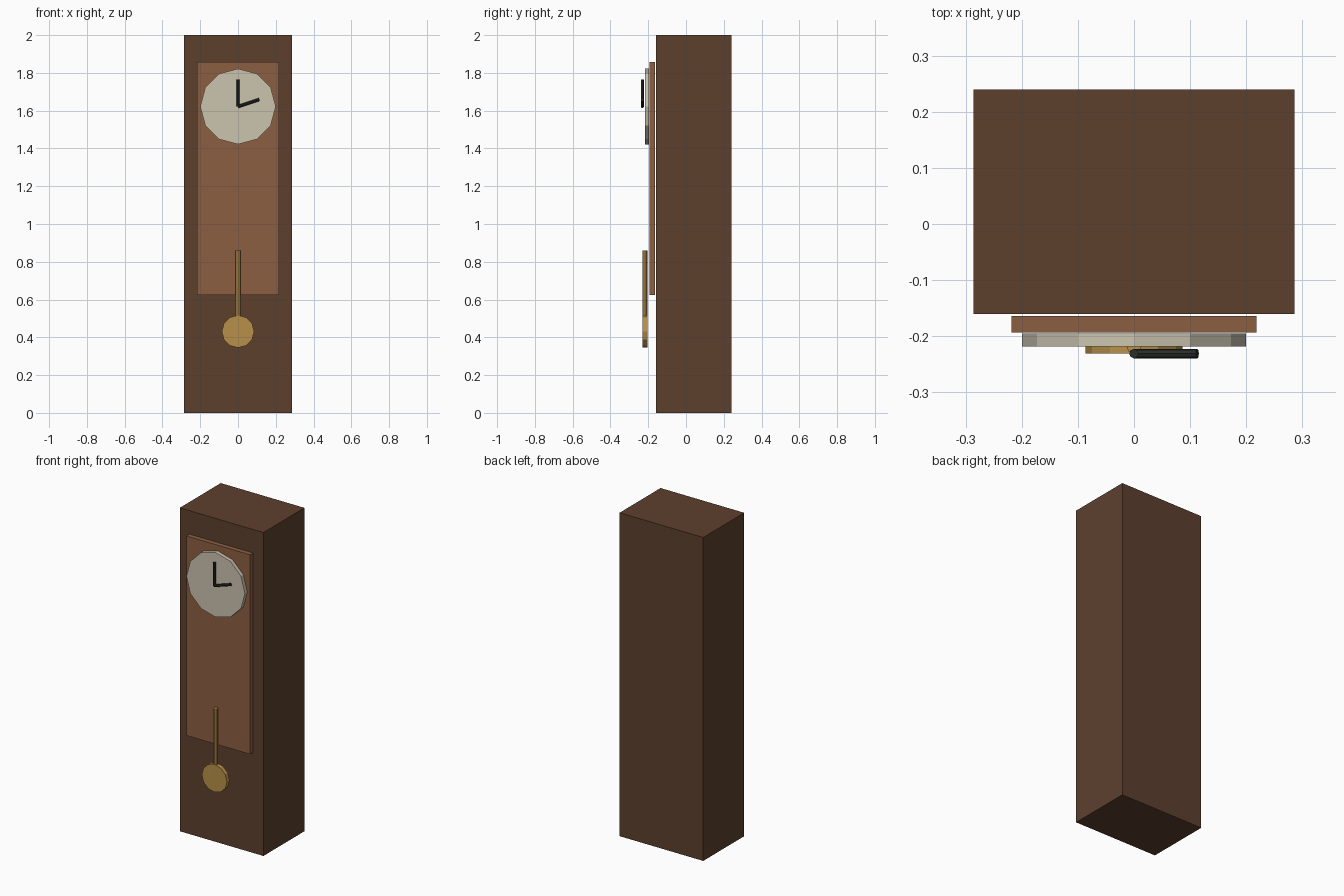
import bpy
from math import pi, atan2
from mathutils import Vector

if "Cube" in bpy.data.objects:
    bpy.data.objects.remove(bpy.data.objects["Cube"])


def material(name, rgb):
    m = bpy.data.materials.new(name)
    m.diffuse_color = (*rgb, 1)
    m.use_nodes = True
    m.node_tree.nodes["Principled BSDF"].inputs["Base Color"].default_value = m.diffuse_color
    return m


dark_wood = material("dark_wood", (0.11, 0.051, 0.027))
light_wood = material("light_wood", (0.262, 0.114, 0.054))
ivory = material("ivory", (0.6, 0.55, 0.43))
brass = material("brass", (0.48, 0.28, 0.067))
black = material("black", (0.023, 0.026, 0.023))


def finish(name, mat):
    ob = bpy.context.object
    ob.name = ob.data.name = name
    ob.data.materials.append(mat)
    return ob


def box(name, lo, hi, mat):
    lo, hi = Vector(lo), Vector(hi)
    bpy.ops.mesh.primitive_cube_add(size=1, location=(lo + hi) / 2)
    ob = finish(name, mat)
    ob.scale = hi - lo
    bpy.ops.object.transform_apply(location=False, rotation=False, scale=True)
    return ob


# Disc whose flat sides face front and back
def disc(name, radius, y0, y1, z, mat):
    bpy.ops.mesh.primitive_cylinder_add(vertices=12, radius=radius, depth=y1 - y0,
                                        location=(0, (y0 + y1) / 2, z),
                                        rotation=(pi / 2, 0, 0))
    return finish(name, mat)


# Thin bar running between two (x, z) points at a given depth
def bar(name, radius, a, b, y, mat):
    d = Vector(b) - Vector(a)
    mid = (Vector(a) + Vector(b)) / 2
    bpy.ops.mesh.primitive_cylinder_add(vertices=8, radius=radius, depth=d.length,
                                        location=(mid.x, y, mid.y),
                                        rotation=(0, atan2(d.x, d.y), 0))
    return finish(name, mat)


# Case and front panel
box("case", (-0.286, -0.16, 0), (0.286, 0.24, 2), dark_wood)
box("front_panel", (-0.218, -0.193, 0.623), (0.218, -0.164, 1.857), light_wood)

# Dial and hands
disc("dial", 0.2, -0.218, -0.195, 1.622, ivory)
bar("minute_hand", 0.0085, (0, 1.622), (0, 1.766), -0.231, black)
bar("hour_hand", 0.0085, (0, 1.622), (0.113, 1.659), -0.231, black)

# Pendulum
bar("pendulum_rod", 0.0135, (0, 0.43), (0, 0.86), -0.218, brass)
disc("pendulum_bob", 0.086, -0.231, -0.205, 0.431, brass)
